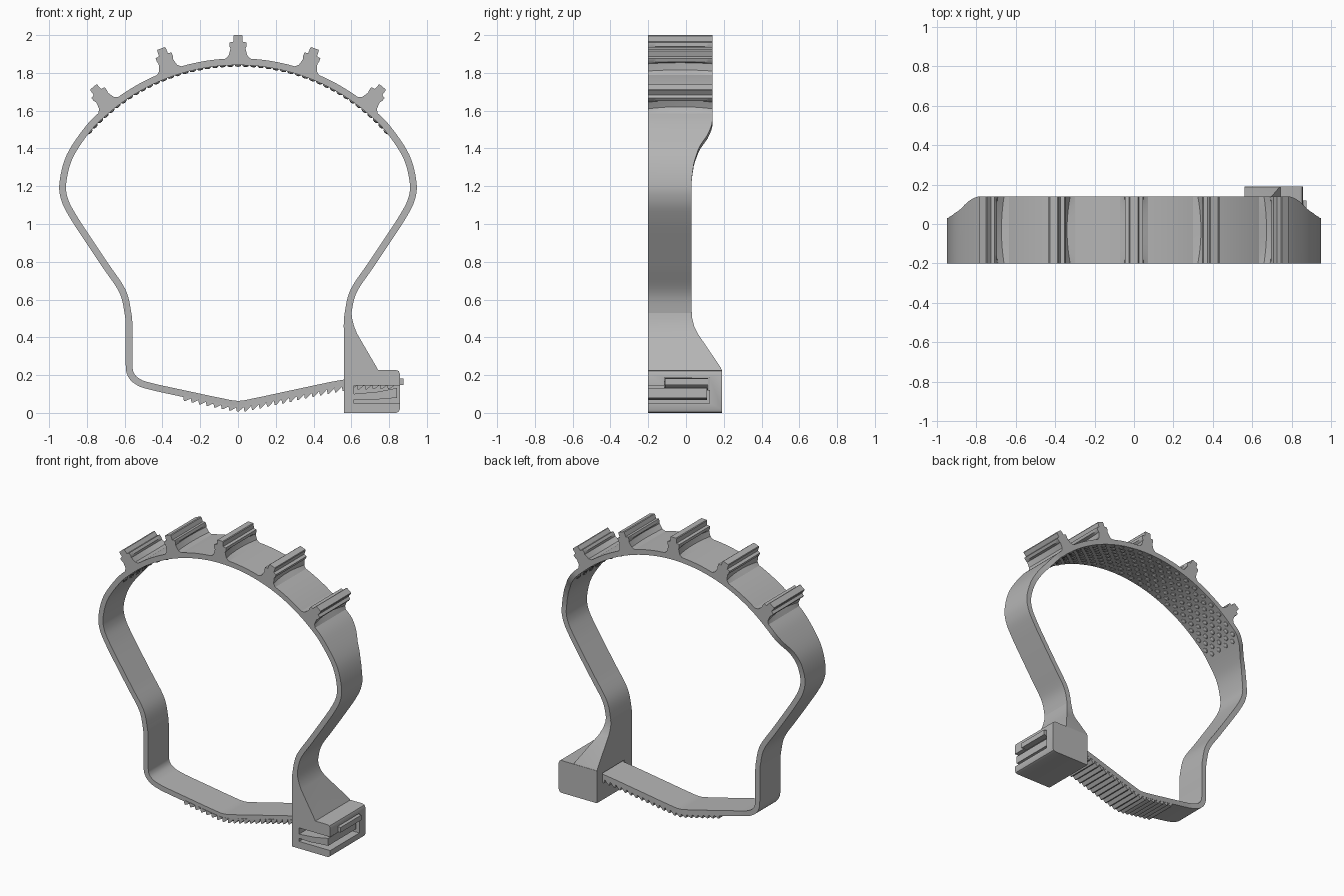
import bpy, bmesh, math
from mathutils import Vector

cube = bpy.data.objects.get("Cube")
if cube:
    bpy.data.objects.remove(cube)

grey = bpy.data.materials.new("mid grey")
grey.use_nodes = True
grey.diffuse_color = (0.46, 0.46, 0.46, 1)
grey.node_tree.nodes["Principled BSDF"].inputs["Base Color"].default_value = (0.46, 0.46, 0.46, 1)

FRONT, BACK_LOW, BACK_TOP = -0.2, 0.03, 0.14
ARC_Z, ARC_R, HALF = 0.793, 1.066, 0.018
parts = []


def finish(name, bm):
    bmesh.ops.recalc_face_normals(bm, faces=bm.faces)
    mesh = bpy.data.meshes.new(name)
    bm.to_mesh(mesh)
    bm.free()
    mesh.materials.append(grey)
    obj = bpy.data.objects.new(name, mesh)
    bpy.context.collection.objects.link(obj)
    parts.append(obj)
    return obj


def add_loft(bm, rings):
    """Skin a row of closed rings and cap both ends."""
    rows = [[bm.verts.new(p) for p in ring] for ring in rings]
    n = len(rows[0])
    for a, b in zip(rows, rows[1:]):
        for i in range(n):
            bm.faces.new((a[i], a[(i + 1) % n], b[(i + 1) % n], b[i]))
    bm.faces.new(rows[0])
    bm.faces.new(rows[-1])


def add_prism(bm, profile, y0, y1):
    add_loft(bm, [[(x, y, z) for x, z in profile] for y in (y0, y1)])


def loft(name, rings):
    bm = bmesh.new()
    add_loft(bm, rings)
    return finish(name, bm)


def prism(name, profile, y0, y1):
    bm = bmesh.new()
    add_prism(bm, profile, y0, y1)
    return finish(name, bm)


def lerp_table(table, v):
    if v <= table[0][0]:
        return table[0][1]
    for (a, fa), (b, fb) in zip(table, table[1:]):
        if v <= b:
            return fa + (fb - fa) * (v - a) / (b - a)
    return table[-1][1]


def spline(pts, steps=6):
    pts = [Vector(p) for p in pts]
    pts = [2 * pts[0] - pts[1]] + pts + [2 * pts[-1] - pts[-2]]
    out = []
    for a, b, c, d in zip(pts, pts[1:], pts[2:], pts[3:]):
        for k in range(steps):
            t = k / steps
            out.append(0.5 * (2 * b + (c - a) * t + (2 * a - 5 * b + 4 * c - d) * t * t
                              + (3 * b - a - 3 * c + d) * t ** 3))
    return out + [pts[-2]]


# Strap path: tongue, underside, left side, top arc, right side
tongue = [(0.875, 0.165), (0.7, 0.165), (0.56, 0.158), (0.3, 0.105), (0.09, 0.06), (0, 0.046),
          (-0.09, 0.06), (-0.25, 0.094), (-0.46, 0.14), (-0.53, 0.165), (-0.568, 0.205), (-0.577, 0.27)]
side = [(0.577, 0.45), (0.583, 0.53), (0.612, 0.645), (0.7, 0.778), (0.79, 0.912), (0.873, 1.04),
        (0.918, 1.13), (0.927, 1.22), (0.89, 1.36)]
arc = [(ARC_R * math.sin(math.radians(a)), ARC_Z + ARC_R * math.cos(math.radians(a)))
       for a in range(-48, 49, 6)]
path = spline(tongue + [(-x, z) for x, z in side] + arc + side[::-1])

back_edge = [(1.235, BACK_LOW), (1.32, 0.042), (1.40, 0.07), (1.46, 0.113), (1.5, 0.132), (1.53, BACK_TOP)]


def y_range(x, z):
    if z < 0.2:
        shift = 0.09 * min(1, max(0, (x + 0.45) / 1.0))
        return FRONT + shift, BACK_LOW + shift
    return FRONT, lerp_table(back_edge, z)


rings = []
for i, p in enumerate(path):
    d = (path[min(i + 1, len(path) - 1)] - path[max(i - 1, 0)]).normalized()
    n = Vector((-d.y, d.x)) * HALF
    y0, y1 = y_range(p.x, p.y)
    a, b = p + n, p - n
    rings.append([(a.x, y0, a.y), (a.x, y1, a.y), (b.x, y1, b.y), (b.x, y0, b.y)])
loft("strap", rings)

# Ratchet teeth under the tongue
under = sorted((p.x, p.y - HALF) for p in spline(tongue[:9]))
bm = bmesh.new()
pitch = 0.04
for i in range(28):
    x = -0.29 + i * pitch
    z0, z1 = lerp_table(under, x), lerp_table(under, x + pitch)
    y0, y1 = y_range(x, 0.1)
    add_prism(bm, [(x, z0 + 0.01), (x, z0), (x + 0.004, z0 - 0.022), (x + 0.012, z0 - 0.022),
                   (x + pitch, z1), (x + pitch, z1 + 0.01)], y0, y1)
finish("ratchet_teeth", bm)

# Radial clip posts, scooped along their flanks
post = [(1.068, 0.1), (1.084, 0.065), (1.098, 0.05), (1.115, 0.045), (1.135, 0.04), (1.148, 0.045),
        (1.168, 0.045), (1.172, 0.025), (1.202, 0.024), (1.207, 0.02)]
for k in range(-2, 3):
    ang = math.radians(19.7 * k)
    out, tan = Vector((math.sin(ang), math.cos(ang))), Vector((math.cos(ang), -math.sin(ang)))
    rings = []
    for j in range(17):
        t = j / 8 - 1
        y = FRONT + (BACK_TOP - FRONT) * j / 16
        half = [(h, w - (0.017 * (1 - t * t) if 1.09 < h < 1.14 else 0)) for h, w in post]
        ring = [out * h + tan * w for h, w in half] + [out * h - tan * w for h, w in half[::-1]]
        rings.append([(q.x, y, q.y + ARC_Z) for q in ring])
    loft(f"clip_post_{k + 3}", rings)

# Grip bumps inside the top arc
bm = bmesh.new()
for i in range(45):
    ang = math.radians(-48.4 + 2.2 * i)
    out = Vector((math.sin(ang), 0, math.cos(ang)))
    tan = Vector((out.z, 0, -out.x))
    rows = 5 if i % 2 else 4
    for j in range(rows):
        centre = out * (ARC_R - HALF) + Vector((0, -0.03 + 0.07 * (j - (rows - 1) / 2), ARC_Z))
        ball = bmesh.ops.create_uvsphere(bm, u_segments=10, v_segments=6, radius=1)["verts"]
        for v in ball:
            c = v.co.copy()
            v.co = centre + tan * c.x * 0.018 + Vector((0, c.y * 0.018, 0)) + out * c.z * 0.009
finish("grip_bumps", bm)

# Buckle block with a tongue channel and a pawl slot
L, R, T, r = 0.56, 0.857, 0.227, 0.02
block = prism("buckle_block", [(L, 0), (R - r, 0), (R - r * 0.3, r * 0.3), (R, r), (R, T - r),
                               (R - r * 0.3, T - r * 0.3), (R - r, T), (L, T)], FRONT, 0.19)


def box_profile(x0, x1, z0, z1):
    return [(x0, z0), (x1, z0), (x1, z1), (x0, z1)]


cutters = [prism("channel_cutter", box_profile(0.5, 0.95, 0.12, 0.188), -0.115, 0.125),
           prism("slot_cutter", box_profile(0.615, 0.95, 0.05, 0.145), -0.25, 0.124)]
bpy.context.view_layer.objects.active = block
for c in cutters:
    parts.remove(c)
    mod = block.modifiers.new(c.name, "BOOLEAN")
    mod.object, mod.operation, mod.solver = c, "DIFFERENCE", "EXACT"
    bpy.ops.object.modifier_apply(modifier=mod.name)
for c in cutters:
    bpy.data.objects.remove(c)

# Locking pawl inside the slot
prism("locking_pawl", [(0.605, 0.072), (0.7, 0.068), (0.842, 0.08), (0.842, 0.132), (0.74, 0.112),
                       (0.605, 0.1)], FRONT, 0.11)

# Tapered web joining the strap to the buckle
web = [(0.22, 0.745, 0.19), (0.24, 0.735, 0.184), (0.42, 0.63, 0.062), (0.46, 0.614, 0.043),
       (0.5, 0.604, 0.033), (0.54, 0.6, BACK_LOW)]
loft("buckle_web", [[(L + max(0, z - 0.5) * 0.2, FRONT, z), (xr, FRONT, z), (xr, yb, z),
                     (L + max(0, z - 0.5) * 0.2, yb, z)] for z, xr, yb in web])

# Smooth the curved surfaces while keeping edges crisp
bpy.ops.object.select_all(action="DESELECT")
for obj in parts:
    obj.select_set(True)
bpy.context.view_layer.objects.active = parts[0]
bpy.ops.object.shade_smooth_by_angle(angle=math.radians(30))
